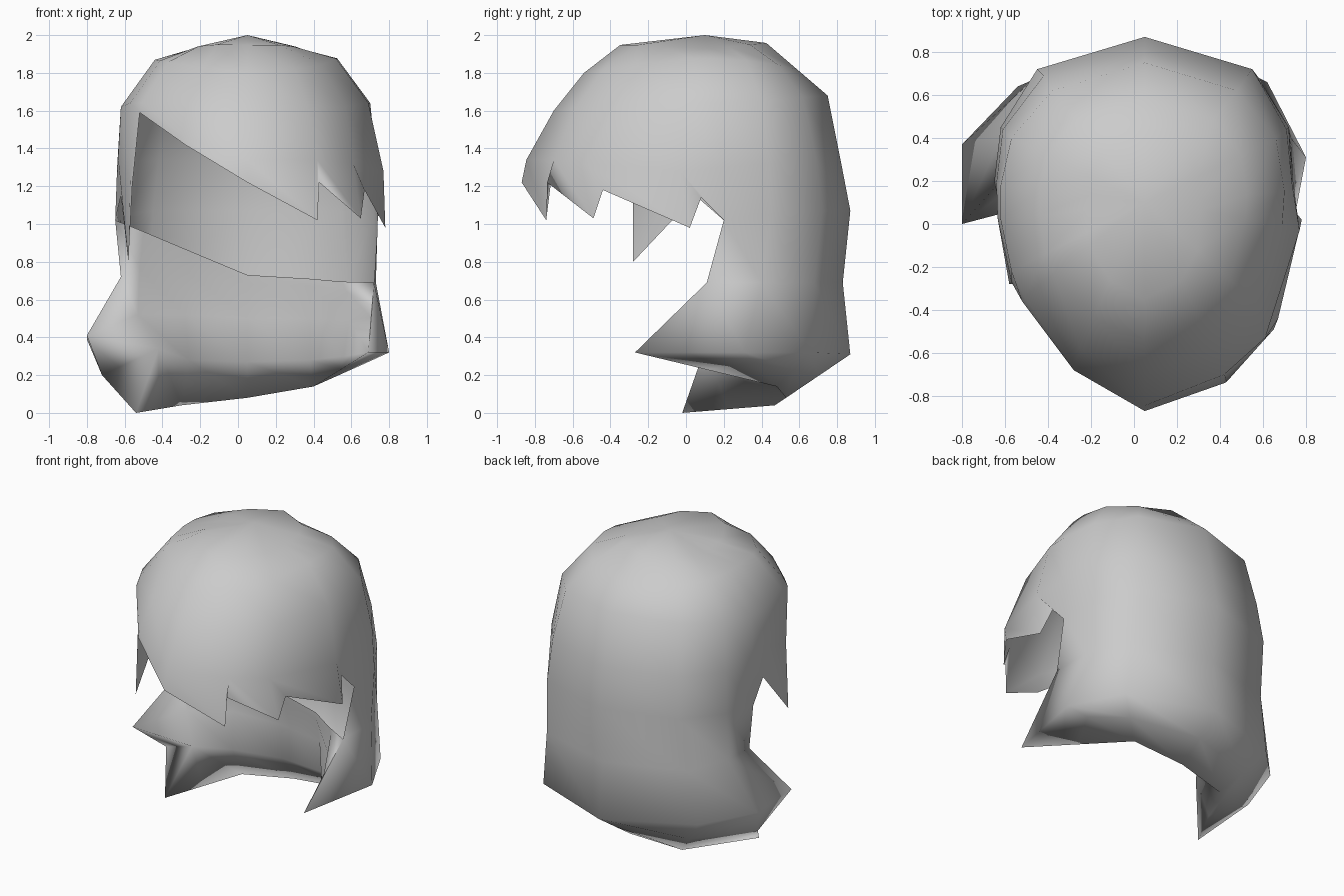
import bpy
import bmesh
from mathutils import Vector

if "Cube" in bpy.data.objects:
    bpy.data.objects.remove(bpy.data.objects["Cube"])


def points(*rows):
    return [Vector(p) for p in rows]


# Hem of the cap: sides and back (first 7), front lock, sweeping fringe, jagged tips
hem = points(
    (.74, .20, 1.02), (.72, .45, 1.05), (.55, .72, 1.07), (.05, .87, 1.07),
    (-.45, .72, 1.07), (-.62, .45, 1.05), (-.65, .20, 1.02),
    (-.62, .05, 1.15), (-.58, -.28, .80), (-.56, -.28, 1.20),
    (-.52, -.36, 1.59), (-.28, -.68, 1.42), (.05, -.87, 1.22),
    (.42, -.74, 1.02), (.43, -.735, 1.22), (.65, -.49, 1.03),
    (.67, -.44, 1.18), (.78, .02, .98), (.73, .08, 1.14))

# Temple ring above the hem; neighbouring jagged tips share a point
temple = points(
    (.735, .19, 1.30), (.71, .44, 1.32), (.53, .69, 1.34), (.05, .82, 1.33),
    (-.42, .69, 1.34), (-.61, .44, 1.33), (-.64, .19, 1.30),
    (-.635, .03, 1.35), (-.57, -.27, 1.25), (-.52, -.36, 1.59),
    (-.52, -.36, 1.59), (-.28, -.67, 1.46), (.05, -.845, 1.34),
    (.42, -.70, 1.34), (.42, -.70, 1.34), (.61, -.53, 1.32),
    (.61, -.53, 1.32), (.77, -.03, 1.28), (.77, -.03, 1.28))

# Brow ring
brow = points(
    (.70, .15, 1.64), (.66, .40, 1.65), (.48, .62, 1.67), (.05, .75, 1.68),
    (-.38, .62, 1.67), (-.57, .40, 1.64), (-.62, .18, 1.62),
    (-.62, .02, 1.62), (-.57, -.22, 1.64), (-.51, -.34, 1.64),
    (-.51, -.34, 1.64), (-.25, -.58, 1.64), (.05, -.70, 1.60),
    (.37, -.58, 1.62), (.37, -.58, 1.62), (.57, -.37, 1.62),
    (.57, -.37, 1.62), (.69, 0, 1.64), (.69, 0, 1.64))

# Left cheek edge: spike, hollow below it, lowest tip, fold of the lining
spike, hollow = Vector((-.80, 0, .41)), Vector((-.72, .25, .20))
low_tip, fold = Vector((-.54, -.02, 0)), Vector((-.42, .10, .34))
right_tip, right_neck = Vector((.69, -.27, .32)), Vector((.72, .11, .69))
left_neck = Vector((-.62, .20, .72))

# Nape, outer flare, underside and bottom edge
nape = [right_neck] + points((.73, .40, .69), (.58, .68, .69), (.05, .83, .69),
                             (-.47, .67, .70), (-.61, .42, .72)) + [left_neck]
flare = [right_tip] + points((.80, .31, .32), (.62, .66, .32), (.05, .87, .31),
                             (-.54, .64, .34), (-.80, .37, .39)) + [spike]
under = [right_tip] + points((.68, .36, .265), (.51, .57, .23), (.05, .70, .195),
                             (-.42, .56, .18)) + [hollow, hollow]
bottom = [right_tip] + points((.545, .105, .23), (.40, .48, .14), (.05, .53, .08),
                              (-.30, .47, .04), (-.42, .225, .02)) + [low_tip]

# Inner neck lining, climbing from the bottom edge to its open rim
lining_low = [right_tip] + points((.56, .11, .30), (.38, .36, .28), (.05, .40, .27),
                                  (-.26, .31, .28)) + [fold, fold]
lining_mid = [right_tip.lerp(right_neck, .5)] + points(
    (.59, .16, .49), (.38, .34, .50), (.05, .40, .50),
    (-.28, .35, .52), (-.53, .20, .52)) + [spike]
lining_high = [right_neck] + points((.57, .19, .65), (.38, .30, .67), (.05, .385, .68),
                                    (-.26, .34, .74), (-.52, .26, .76)) + [left_neck]
lining_rim = [right_neck] + points((.55, .20, .695), (.38, .30, .71), (.05, .38, .73),
                                   (-.25, .33, .855), (-.50, .25, .96)) + [hem[6]]

crown = Vector((.05, .10, 2.0))


def crown_ring(front, back, side):
    """Ring between brow and crown; each pair is (inward, upward) travel."""
    ring = []
    for p in brow:
        way = Vector((p.x - crown.x, p.y - crown.y)).normalized()
        end = Vector(front if way.y < 0 else back)
        inward, upward = end.lerp(Vector(side), way.x ** 2)
        ring.append(Vector((p.x + (crown.x - p.x) * inward,
                            p.y + (crown.y - p.y) * inward,
                            p.z + (crown.z - p.z) * upward)))
    return ring


bm = bmesh.new()


def add_face(*corners):
    """Make a face, dropping repeated corners."""
    unique = []
    for c in corners:
        if all((c - u).length > 1e-4 for u in unique):
            unique.append(c)
    if len(unique) > 2:
        bm.faces.new([bm.verts.new(c) for c in unique])


def loft(rows, closed):
    for a, b in zip(rows, rows[1:]):
        n = len(a)
        for i in range(n if closed else n - 1):
            j = (i + 1) % n
            add_face(a[i], a[j], b[j], b[i])


# Cap with fringe
loft([[crown] * len(brow),
      crown_ring((.44, .87), (.50, .87), (.60, .815)),
      crown_ring((.20, .50), (.25, .435), (.27, .66)),
      brow, temple, hem], True)
# Back hair, flared bottom and neck lining
loft([hem[:7], nape, flare, under, bottom,
      lining_low, lining_mid, lining_high, lining_rim], False)
# Folded front of the left cheek
add_face(low_tip, hollow, fold)
add_face(hollow, spike, fold)

bmesh.ops.remove_doubles(bm, verts=bm.verts, dist=1e-4)
bmesh.ops.recalc_face_normals(bm, faces=bm.faces)
for f in bm.faces:
    f.smooth = True

mesh = bpy.data.meshes.new("hair")
bm.to_mesh(mesh)
bm.free()
hair = bpy.data.objects.new("hair", mesh)
bpy.context.collection.objects.link(hair)

# Plain grey colour
grey = bpy.data.materials.new("light grey")
grey.use_nodes = True
colour = (.6, .6, .6, 1)
grey.diffuse_color = colour
grey.node_tree.nodes["Principled BSDF"].inputs["Base Color"].default_value = colour
mesh.materials.append(grey)
